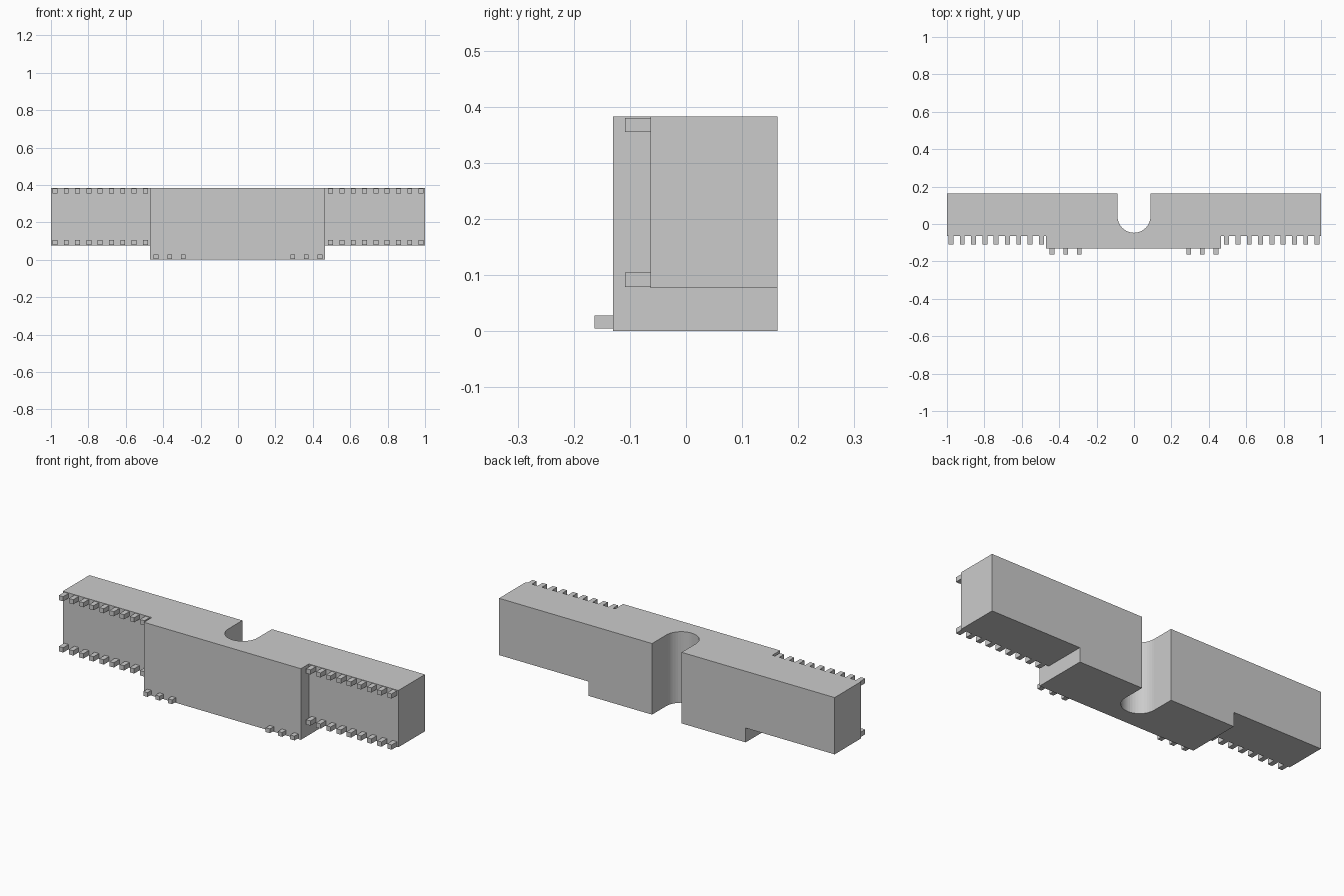
import bpy, bmesh, math

if "Cube" in bpy.data.objects:
    bpy.data.objects.remove(bpy.data.objects["Cube"])

BACK, WING_FRONT, MID_FRONT = 0.163, -0.063, -0.130
TOP, WING_BOTTOM = 0.383, 0.077
MID_L, MID_R = -0.470, 0.466
NOTCH_R, NOTCH_Y = 0.088, 0.041


def finish(name, bm):
    bmesh.ops.recalc_face_normals(bm, faces=bm.faces)
    me = bpy.data.meshes.new(name)
    bm.to_mesh(me)
    bm.free()
    ob = bpy.data.objects.new(name, me)
    bpy.context.collection.objects.link(ob)
    return ob


def add_box(bm, lo, hi):
    vs = bmesh.ops.create_cube(bm, size=1)["verts"]
    for v in vs:
        v.co = [lo[i] + (v.co[i] + 0.5) * (hi[i] - lo[i]) for i in range(3)]


# Main block: plan outline with stepped front and round-bottomed rear notch
outline = [(-1, BACK), (-1, WING_FRONT), (MID_L, WING_FRONT), (MID_L, MID_FRONT),
           (MID_R, MID_FRONT), (MID_R, WING_FRONT), (1, WING_FRONT), (1, BACK),
           (NOTCH_R, BACK)]
SEG = 20
for i in range(SEG + 1):
    a = -math.pi * i / SEG
    outline.append((NOTCH_R * math.cos(a), NOTCH_Y + NOTCH_R * math.sin(a)))
outline.append((-NOTCH_R, BACK))

bm = bmesh.new()
face = bm.faces.new([bm.verts.new((x, y, 0)) for x, y in outline])
ext = bmesh.ops.extrude_face_region(bm, geom=[face])["geom"]
bmesh.ops.translate(bm, vec=(0, 0, TOP),
                    verts=[g for g in ext if isinstance(g, bmesh.types.BMVert)])
body = finish("main_block", bm)

# Cutters that raise the underside of both wings
bm = bmesh.new()
add_box(bm, (-1.2, -0.4, -0.2), (MID_L, 0.4, WING_BOTTOM))
add_box(bm, (MID_R, -0.4, -0.2), (1.2, 0.4, WING_BOTTOM))
cutter = finish("wing_underside_cutter", bm)
cutter.hide_render = True
cutter.hide_viewport = True
mod = body.modifiers.new("raise_wings", "BOOLEAN")
mod.operation = "DIFFERENCE"
mod.solver = "EXACT"
mod.object = cutter


def teeth(name, centres, y0, y1, z0, z1, width=0.026):
    bm = bmesh.new()
    for x in centres:
        add_box(bm, (x - width / 2, y0, z0), (x + width / 2, y1, z1))
    return finish(name, bm)


# Rows of small teeth on the wings (top and bottom) and the centre block
for side, s in (("left", -1), ("right", 1)):
    wing_x = [s * (0.495 + 0.0605 * i) for i in range(9)]
    teeth(f"{side}_wing_upper_teeth", wing_x, -0.109, WING_FRONT, 0.355, 0.380)
    teeth(f"{side}_wing_lower_teeth", wing_x, -0.109, WING_FRONT, 0.079, 0.105)
    mid_x = [s * (0.292 + 0.073 * i) for i in range(3)]
    teeth(f"{side}_centre_teeth", mid_x, -0.163, MID_FRONT, 0.005, 0.028, 0.025)
